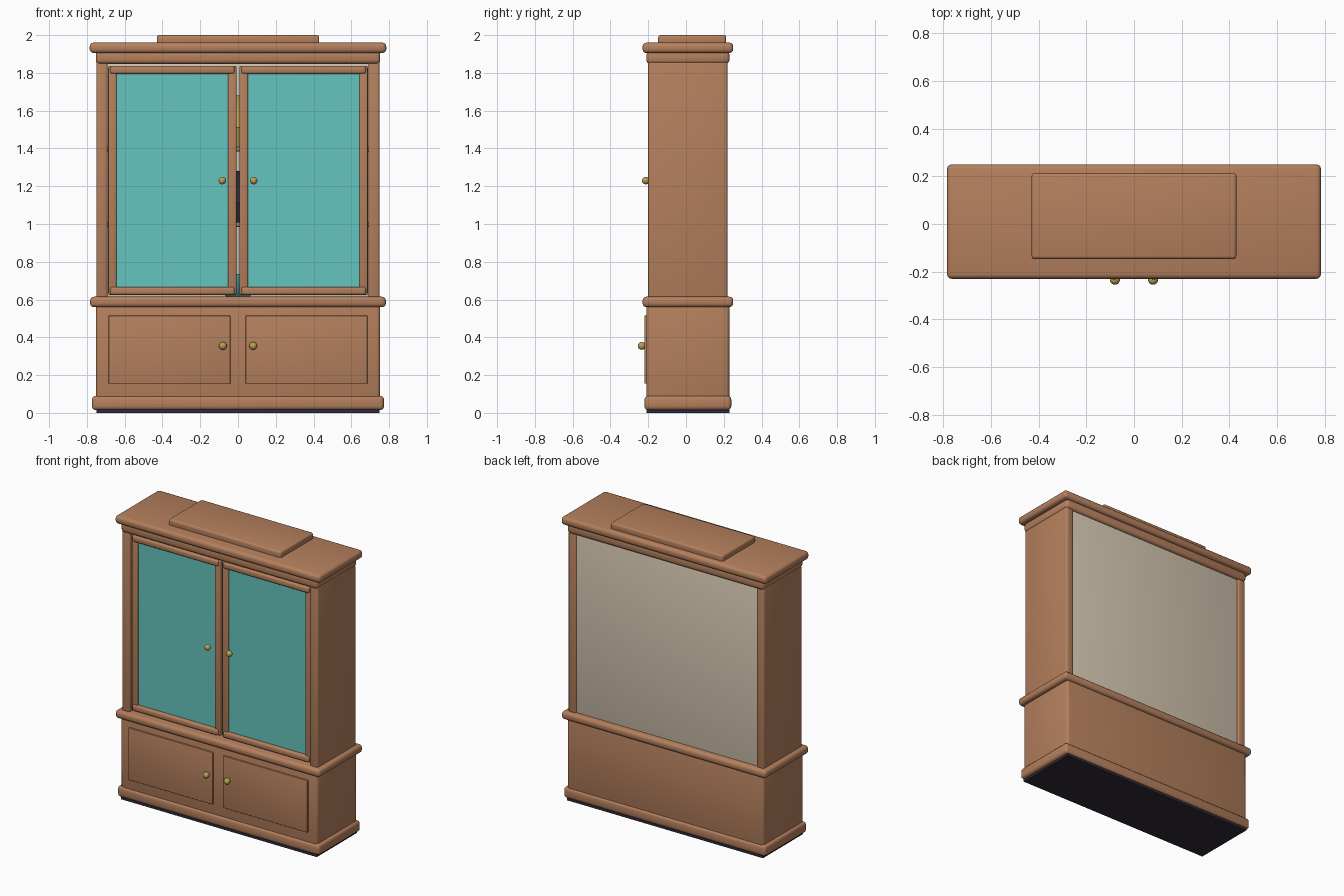
import bpy, bmesh, math
from mathutils import Vector

if "Cube" in bpy.data.objects:
    bpy.data.objects.remove(bpy.data.objects["Cube"], do_unlink=True)


def material(name, r, g, b):
    m = bpy.data.materials.new(name)
    m.use_nodes = True
    m.diffuse_color = (r, g, b, 1)
    m.node_tree.nodes["Principled BSDF"].inputs["Base Color"].default_value = (r, g, b, 1)
    return m


WOOD = material("warm wood", 0.46, 0.215, 0.11)
GLASS = material("teal glass", 0.13, 0.56, 0.52)
CREAM = material("cream backing", 0.66, 0.57, 0.44)
DARK = material("dark underside", 0.03, 0.024, 0.04)
BRASS = material("brass", 0.50, 0.36, 0.09)


def finish(name, bm, mat):
    mesh = bpy.data.meshes.new(name)
    bm.to_mesh(mesh)
    bm.free()
    mesh.materials.append(mat)
    ob = bpy.data.objects.new(name, mesh)
    bpy.context.collection.objects.link(ob)
    bpy.ops.object.select_all(action='DESELECT')
    ob.select_set(True)
    bpy.context.view_layer.objects.active = ob
    bpy.ops.object.shade_smooth_by_angle(angle=math.radians(40))
    return ob


def box(name, x, y, z, mat=WOOD, bevel=0.0):
    """Box from (min, max) ranges, with rounded edges."""
    bm = bmesh.new()
    bmesh.ops.create_cube(bm, size=1)
    for v in bm.verts:
        v.co = Vector([r[0] if c < 0 else r[1] for r, c in zip((x, y, z), v.co)])
    if bevel:
        bmesh.ops.bevel(bm, geom=bm.edges[:], offset=bevel, segments=3,
                        profile=0.5, affect='EDGES', clamp_overlap=True)
    return finish(name, bm, mat)


def ball(name, x, y, z, radius, mat=BRASS):
    bm = bmesh.new()
    bmesh.ops.create_uvsphere(bm, u_segments=20, v_segments=12, radius=radius)
    ob = finish(name, bm, mat)
    ob.location = (x, y, z)


def lathe(name, profile, loc, mat):
    """Spin a (radius, height) profile about z."""
    bm = bmesh.new()
    verts = [bm.verts.new((r, 0, h)) for r, h in profile]
    edges = [bm.edges.new(p) for p in zip(verts, verts[1:])]
    bmesh.ops.spin(bm, geom=verts + edges, cent=(0, 0, 0), axis=(0, 0, 1),
                   angle=math.tau, steps=24)
    bmesh.ops.remove_doubles(bm, verts=bm.verts, dist=0.0005)
    bmesh.ops.recalc_face_normals(bm, faces=bm.faces)
    finish(name, bm, mat).location = loc


def slab(name, half_width, y, z, bevel=0.02):
    box(name, (-half_width, half_width), y, z, WOOD, bevel)


# Base, waist and cornice
box("underside_plinth", (-0.75, 0.75), (-0.21, 0.23), (0, 0.03), DARK)
slab("base_moulding", 0.773, (-0.22, 0.24), (0.015, 0.09))
slab("lower_cabinet", 0.753, (-0.21, 0.23), (0.06, 0.58))
slab("waist_moulding", 0.783, (-0.23, 0.25), (0.56, 0.615))
slab("lower_cornice", 0.753, (-0.21, 0.23), (1.848, 1.915))
slab("upper_cornice", 0.785, (-0.23, 0.25), (1.905, 1.96))
slab("top_crest", 0.43, (-0.147, 0.213), (1.945, 2.0), 0.013)

# Backing and shelves of the upper cabinet
box("back_panel", (-0.695, 0.695), (0.19, 0.21), (0.605, 1.855), CREAM, 0.005)
for i, h in enumerate((1.0, 1.4)):
    box(f"shelf_{i + 1}", (-0.695, 0.695), (-0.12, 0.19), (h - 0.015, h + 0.01), WOOD, 0.005)

# Sides, doors and knobs, mirrored left and right
for side, s in (("left", 1), ("right", -1)):
    def span(a, b):
        return tuple(sorted((s * a, s * b)))

    box(f"{side}_side", span(0.69, 0.75), (-0.2, 0.22), (0.6, 1.86), WOOD, 0.013)

    box(f"{side}_door_outer_stile", span(0.643, 0.687), (-0.185, -0.15), (0.625, 1.837), WOOD, 0.008)
    box(f"{side}_door_inner_stile", span(0.008, 0.052), (-0.185, -0.15), (0.625, 1.837), WOOD, 0.008)
    for end, z in (("bottom", 0.625), ("top", 1.795)):
        box(f"{side}_door_{end}_rail", span(0.018, 0.677), (-0.195, -0.15), (z, z + 0.042), WOOD, 0.012)
    box(f"{side}_door_glass", span(0.04, 0.655), (-0.172, -0.162), (0.65, 1.81), GLASS)
    ball(f"{side}_upper_knob", s * 0.083, -0.213, 1.23, 0.02)

    box(f"{side}_lower_door", span(0.04, 0.685), (-0.221, -0.19), (0.155, 0.515), WOOD, 0.003)
    ball(f"{side}_lower_knob", s * 0.08, -0.234, 0.355, 0.021)

# Crockery behind the doors
bowl = [(0, 0), (0.06, 0), (0.12, 0.05), (0.15, 0.12), (0.14, 0.12), (0.1, 0.05), (0, 0.02)]
vase = [(0, 0), (0.06, 0), (0.09, 0.1), (0.04, 0.2), (0.05, 0.27), (0, 0.26)]
lathe("serving_bowl", bowl, (0, 0.03, 0.615), GLASS)
lathe("dark_vase", vase, (0, 0.03, 1.01), DARK)
lathe("brass_vase", vase, (0, 0.03, 1.41), BRASS)
